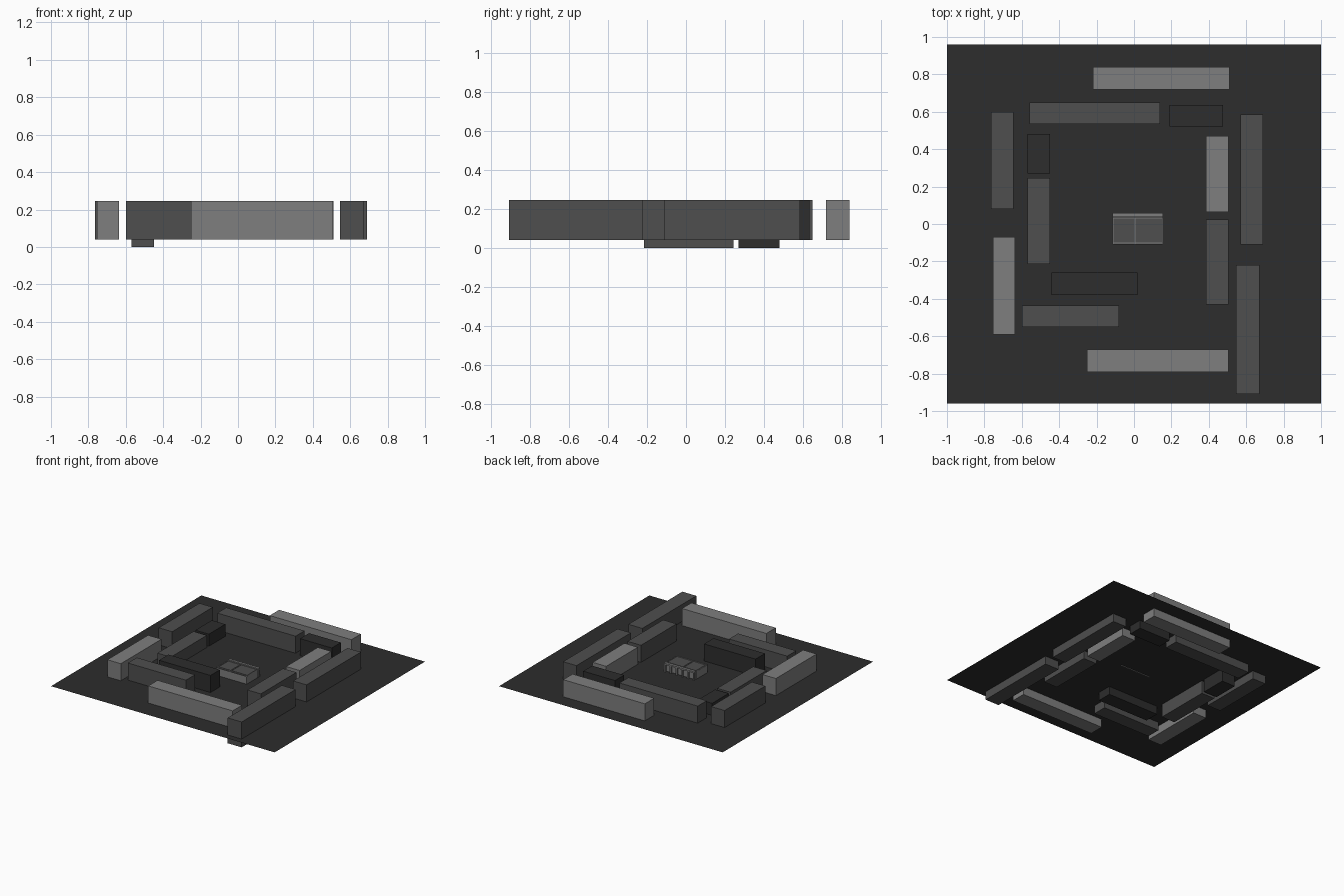
import bpy

cube = bpy.data.objects.get("Cube")
if cube:
    bpy.data.objects.remove(cube, do_unlink=True)


def material(name, value):
    m = bpy.data.materials.new(name)
    m.use_nodes = True
    color = (value, value, value, 1)
    m.diffuse_color = color
    m.node_tree.nodes["Principled BSDF"].inputs["Base Color"].default_value = color
    return m


dark = material("charcoal", 0.026)
mid = material("mid grey", 0.077)
light = material("light grey", 0.21)


def box(name, mat, x0, x1, y0, y1, z0, z1):
    bpy.ops.mesh.primitive_cube_add(
        size=1, location=((x0 + x1) / 2, (y0 + y1) / 2, (z0 + z1) / 2))
    ob = bpy.context.object
    ob.name = name
    ob.scale = (x1 - x0, y1 - y0, z1 - z0)
    ob.data.materials.append(mat)
    return ob


GROUND = 0.107
BASE, HEIGHT = 0.04, 0.205

# Ground sheet
bpy.ops.mesh.primitive_plane_add(size=2, location=(0, 0, GROUND))
ground = bpy.context.object
ground.name = "ground_sheet"
ground.scale.y = 0.96
ground.data.materials.append(dark)

# Wall blocks sunk through the ground: colour, x range, y range, base
walls = [
    ("back_outer_wall", light, -0.22, 0.51, 0.72, 0.84, BASE),
    ("back_inner_wall", mid, -0.56, 0.14, 0.535, 0.65, BASE),
    ("back_corner_block", dark, 0.19, 0.475, 0.52, 0.635, BASE),
    ("right_outer_back_wall", mid, -0.765, -0.645, 0.08, 0.60, BASE),
    ("right_outer_front_wall", light, -0.755, -0.635, -0.59, -0.07, BASE),
    ("right_inner_block", dark, -0.57, -0.45, 0.27, 0.48, 0),
    ("right_inner_wall", mid, -0.57, -0.45, -0.215, 0.245, 0),
    ("left_inner_back_wall", light, 0.385, 0.505, 0.065, 0.47, BASE),
    ("left_inner_front_wall", mid, 0.385, 0.505, -0.43, 0.025, BASE),
    ("left_outer_back_wall", mid, 0.57, 0.69, -0.11, 0.585, BASE),
    ("left_outer_front_wall", mid, 0.545, 0.67, -0.91, -0.22, BASE),
    ("front_inner_block", dark, -0.44, 0.02, -0.38, -0.26, BASE),
    ("front_inner_wall", mid, -0.60, -0.08, -0.55, -0.435, BASE),
    ("front_outer_wall", light, -0.25, 0.505, -0.79, -0.67, BASE),
]
for name, mat, x0, x1, y0, y1, z0 in walls:
    box(name, mat, x0, x1, y0, y1, z0, z0 + HEIGHT)

# Central pavilion: body, roof panels and light roof frame
X0, X1, Y0, Y1 = -0.115, 0.155, -0.11, 0.03
ROOF = 0.165
box("pavilion_body", light, X0, X1, Y0, Y1, GROUND, ROOF)
box("pavilion_roof", mid, X0, X1, Y0, Y1, ROOF, ROOF + 0.005)
for i, x in enumerate((X0, 0.002, X1 - 0.005)):
    box(f"roof_rib_{i}", light, x, x + 0.006, Y0, Y1, ROOF, ROOF + 0.012)
for i, y in enumerate((Y0 + 0.006, Y1)):
    box(f"roof_beam_{i}", light, X0, X1, y, y + 0.005, ROOF, ROOF + 0.012)

# Back panel and open porch with columns
box("back_panel", light, X0, X1, 0.036, 0.042, GROUND - 0.004, ROOF)
box("porch_canopy", light, X0, X1, 0.04, 0.06, ROOF, ROOF + 0.012)
for i in range(6):
    x = X0 + i * (X1 - X0 - 0.012) / 5
    box(f"porch_column_{i}", light, x, x + 0.012, 0.048, 0.06, GROUND, ROOF)
